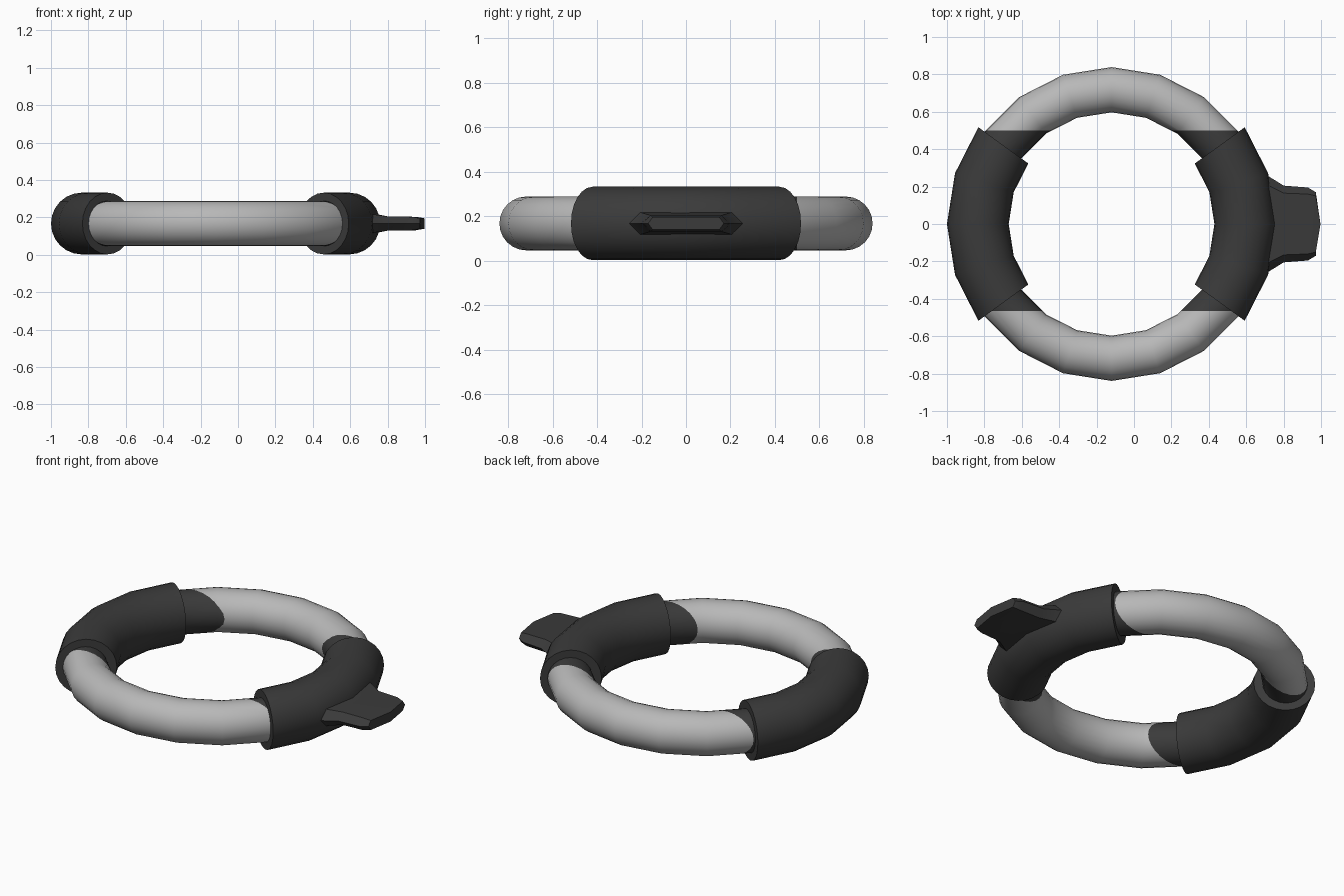
import bpy, bmesh, math

if "Cube" in bpy.data.objects:
    bpy.data.objects.remove(bpy.data.objects["Cube"])

CX, CZ = -0.12, 0.167      # ring centre
SIDES = 24


def material(name, value):
    m = bpy.data.materials.new(name)
    m.diffuse_color = (value, value, value, 1)
    m.use_nodes = True
    m.node_tree.nodes["Principled BSDF"].inputs["Base Color"].default_value = m.diffuse_color
    return m


light = material("light grey", 0.48)
dark = material("dark grey", 0.043)


def finish(name, bm, mats):
    bmesh.ops.recalc_face_normals(bm, faces=bm.faces)
    me = bpy.data.meshes.new(name)
    bm.to_mesh(me)
    bm.free()
    for m in mats:
        me.materials.append(m)
    ob = bpy.data.objects.new(name, me)
    bpy.context.collection.objects.link(ob)
    bpy.ops.object.select_all(action='DESELECT')
    ob.select_set(True)
    bpy.context.view_layer.objects.active = ob
    bpy.ops.object.shade_smooth_by_angle(angle=math.radians(32))
    return ob


def loft(loops, closed=False):
    """Skin a list of point loops; cap the ends unless closed."""
    bm = bmesh.new()
    rows = [[bm.verts.new(p) for p in loop] for loop in loops]
    pairs = list(zip(rows, rows[1:]))
    if closed:
        pairs.append((rows[-1], rows[0]))
    for a, b in pairs:
        n = len(a)
        for i in range(n):
            j = (i + 1) % n
            bm.faces.new((a[i], a[j], b[j], b[i]))
    if not closed:
        bm.faces.new(rows[0])
        bm.faces.new(rows[-1])
    return bm


def tube_loop(deg, major, minor):
    a = math.radians(deg)
    pts = []
    for k in range(SIDES):
        t = math.tau * k / SIDES
        r = major + minor * math.cos(t)
        pts.append((CX + r * math.cos(a), r * math.sin(a), CZ + minor * math.sin(t)))
    return pts


# ring: light front and back arcs, dark where it enters the grips
bm = loft([tube_loop(18 * i, 0.718, 0.121) for i in range(20)], closed=True)
Y_MIN, Y_MAX = -0.465, 0.5
for y in (Y_MIN, Y_MAX):
    bmesh.ops.bisect_plane(bm, geom=bm.verts[:] + bm.edges[:] + bm.faces[:],
                           plane_co=(0, y, 0), plane_no=(0, 1, 0))
for f in bm.faces:
    f.material_index = int(Y_MIN < f.calc_center_median().y < Y_MAX)
finish("ring", bm, [light, dark])

# two thick grips on the left and right
for name, mid in (("right_grip", 0), ("left_grip", 180)):
    bm = loft([tube_loop(mid + d, 0.715, 0.165) for d in (-36, -18, 0, 18, 36)])
    finish(name, bm, [dark])

# flat tab: (edge x, middle x, half width, half height, bevel)
sections = [(0.66, 0.66, 0.29, 0.055, 0.05),
            (0.715, 0.74, 0.258, 0.05, 0.05),
            (0.80, 0.80, 0.205, 0.038, 0.04),
            (0.93, 0.95, 0.195, 0.036, 0.035),
            (0.972, 0.997, 0.17, 0.028, 0.02)]
loops = []
for xe, xm, w, h, b in sections:
    top = [(xe, -w, 0), (xe, b - w, h), (xm, 0, h), (xe, w - b, h)]
    loops.append([(x, y, CZ + z) for x, y, z in top]
                 + [(x, -y, CZ - z) for x, y, z in top])
finish("tab", loft(loops), [dark])
